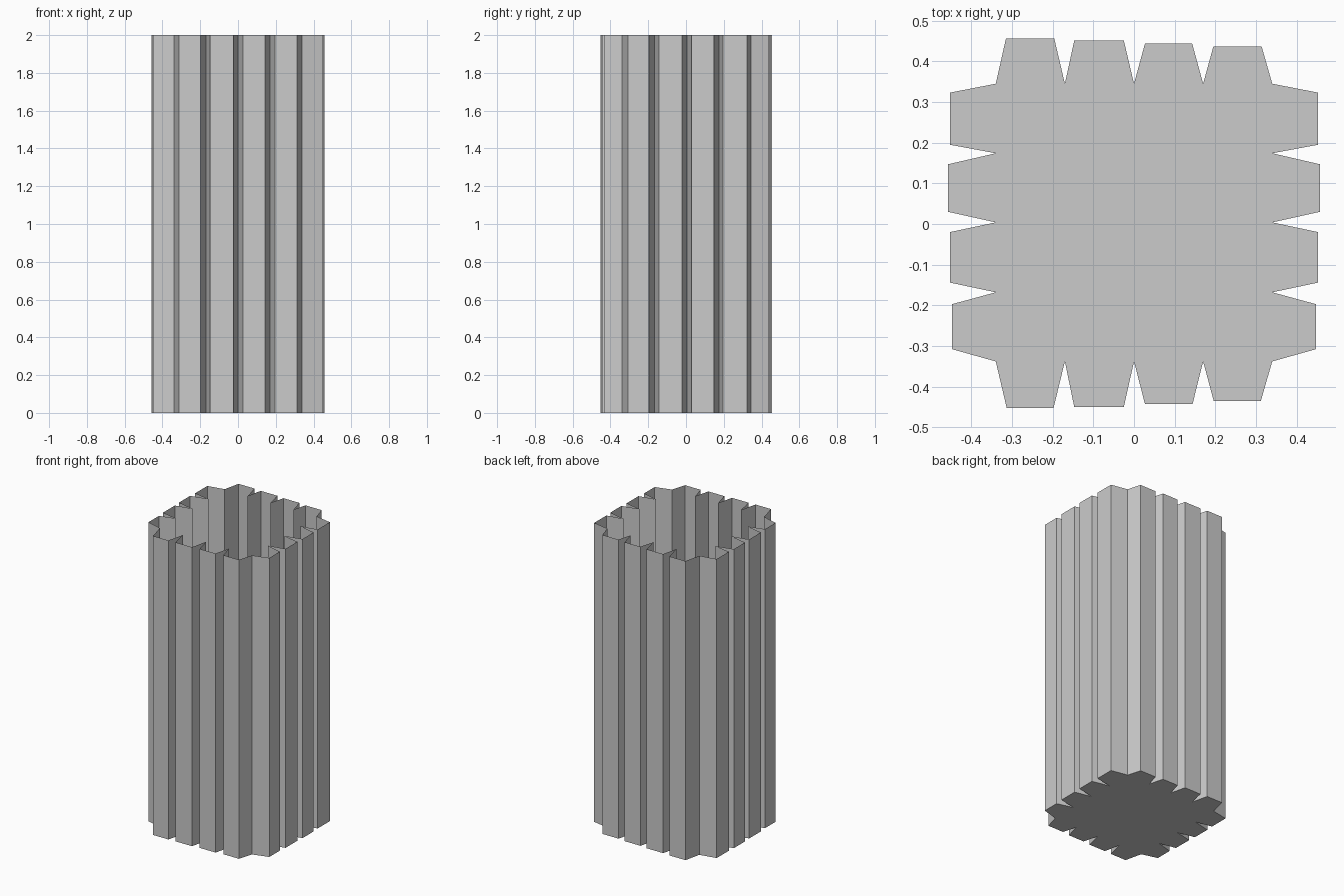
import bpy, bmesh

if "Cube" in bpy.data.objects:
    bpy.data.objects.remove(bpy.data.objects["Cube"])

HEIGHT = 2.0

# Ridges per side: (start, end, distance from the centre)
BACK = [(-0.315, -0.196, 0.456), (-0.147, -0.025, 0.451),
        (0.027, 0.143, 0.444), (0.195, 0.314, 0.436)]
FRONT = [(-0.313, -0.198, -0.453), (-0.147, -0.025, -0.450),
         (0.027, 0.144, -0.443), (0.196, 0.312, -0.435)]
SIDE = [(0.323, 0.195, 0.453), (0.147, 0.030, 0.457),
        (-0.020, -0.144, 0.453), (-0.197, -0.308, 0.447)]
XV = [-0.34, -0.17, 0.0, 0.17]
YV = [0.345, 0.174, 0.004, -0.168]

# Outline of the corrugated wall, clockwise from the back left corner
right = []
for v, (a, b, d) in zip(YV, SIDE):
    right += [(0.34, v), (d, a), (d, b)]
right.append((0.34, -0.338))
left = [(-x, y) for x, y in reversed(right)]

back, front = [], []
for i, (v, (a, b, d)) in enumerate(zip(XV, BACK)):
    back += ([(v, 0.345)] if i else []) + [(a, d), (b, d)]
for i, (v, (a, b, d)) in enumerate(zip(XV, FRONT)):
    front += ([(v, -0.338)] if i else []) + [(a, d), (b, d)]
outline = back + right + front[::-1] + left
outline.reverse()  # counter-clockwise so faces point outward

# Open-topped bin: floor plus thin wall
bm = bmesh.new()
low = [bm.verts.new((x, y, 0)) for x, y in outline]
high = [bm.verts.new((x, y, HEIGHT)) for x, y in outline]
n = len(outline)
for i in range(n):
    j = (i + 1) % n
    bm.faces.new((low[i], low[j], high[j], high[i]))
bm.faces.new(low[::-1])

mesh = bpy.data.meshes.new("corrugated_bin")
bm.to_mesh(mesh)
bm.free()
bpy.context.collection.objects.link(bpy.data.objects.new("corrugated_bin", mesh))
